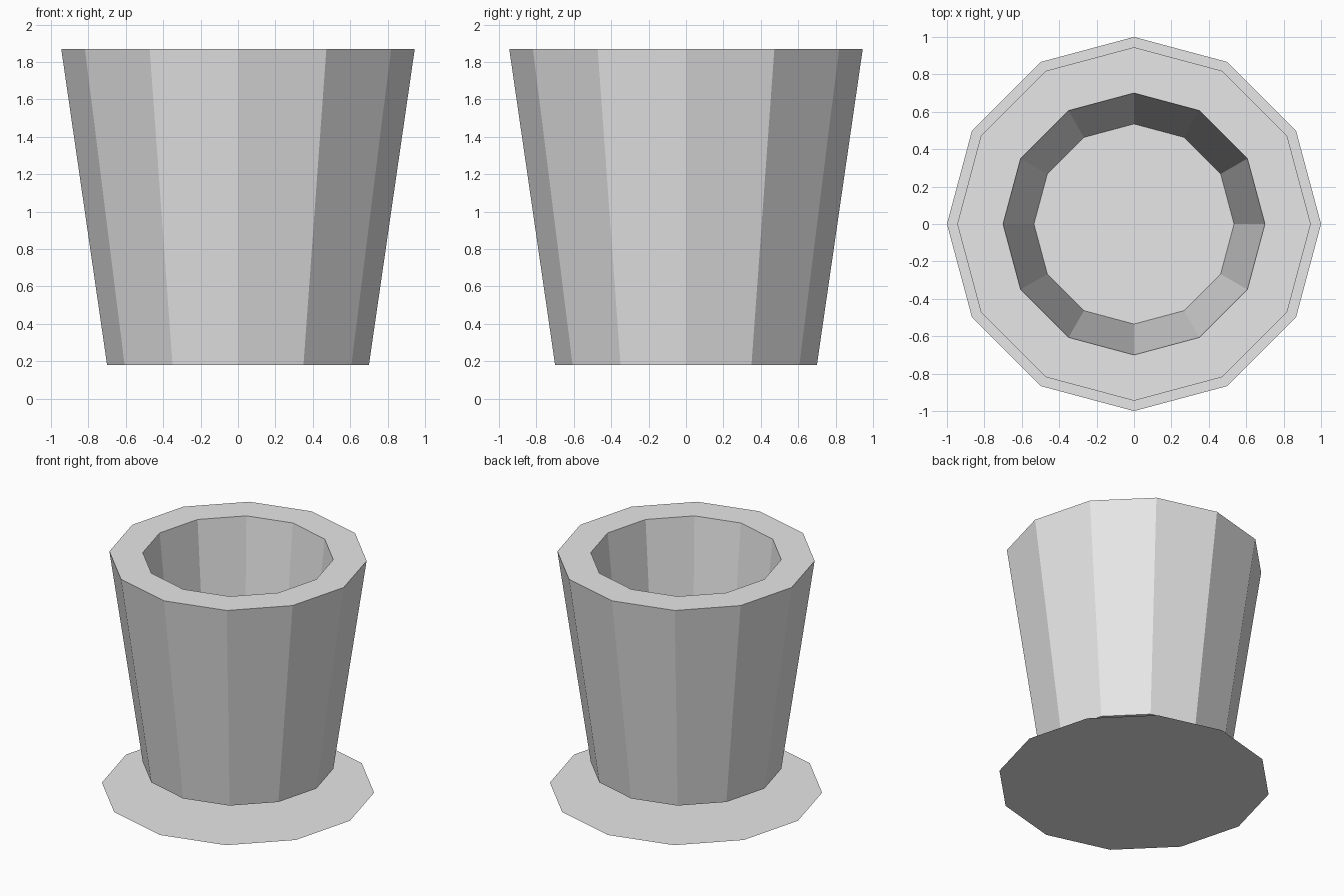
import bpy
import bmesh
from math import cos, sin, tau

cube = bpy.data.objects.get("Cube")
if cube:
    bpy.data.objects.remove(cube, do_unlink=True)

SIDES = 12

# Plain grey used on every part
grey = bpy.data.materials.new("plain_grey")
grey.use_nodes = True
colour = (0.8, 0.8, 0.8, 1.0)
grey.diffuse_color = colour
grey.node_tree.nodes["Principled BSDF"].inputs["Base Color"].default_value = colour


def lathe(name, profile):
    """Turn a (radius, height) profile into a faceted solid, capped at both ends."""
    bm = bmesh.new()
    rings = [[bm.verts.new((r * cos(tau * i / SIDES), r * sin(tau * i / SIDES), z))
              for i in range(SIDES)] for r, z in profile]
    for low, high in zip(rings, rings[1:]):
        for i in range(SIDES):
            j = (i + 1) % SIDES
            bm.faces.new((low[i], low[j], high[j], high[i]))
    if len(rings) > 1:
        bm.faces.new(rings[0][::-1])
    bm.faces.new(rings[-1])
    mesh = bpy.data.meshes.new(name)
    bm.to_mesh(mesh)
    bm.free()
    mesh.materials.append(grey)
    obj = bpy.data.objects.new(name, mesh)
    bpy.context.collection.objects.link(obj)
    return obj


# Flat saucer sheet on the ground
lathe("saucer", [(1.0, 0.0)])

# Tapered pot: outer wall, flat rim, inner wall and floor
lathe("pot", [(0.70, 0.18), (0.945, 1.87), (0.70, 1.87), (0.535, 0.25)])
